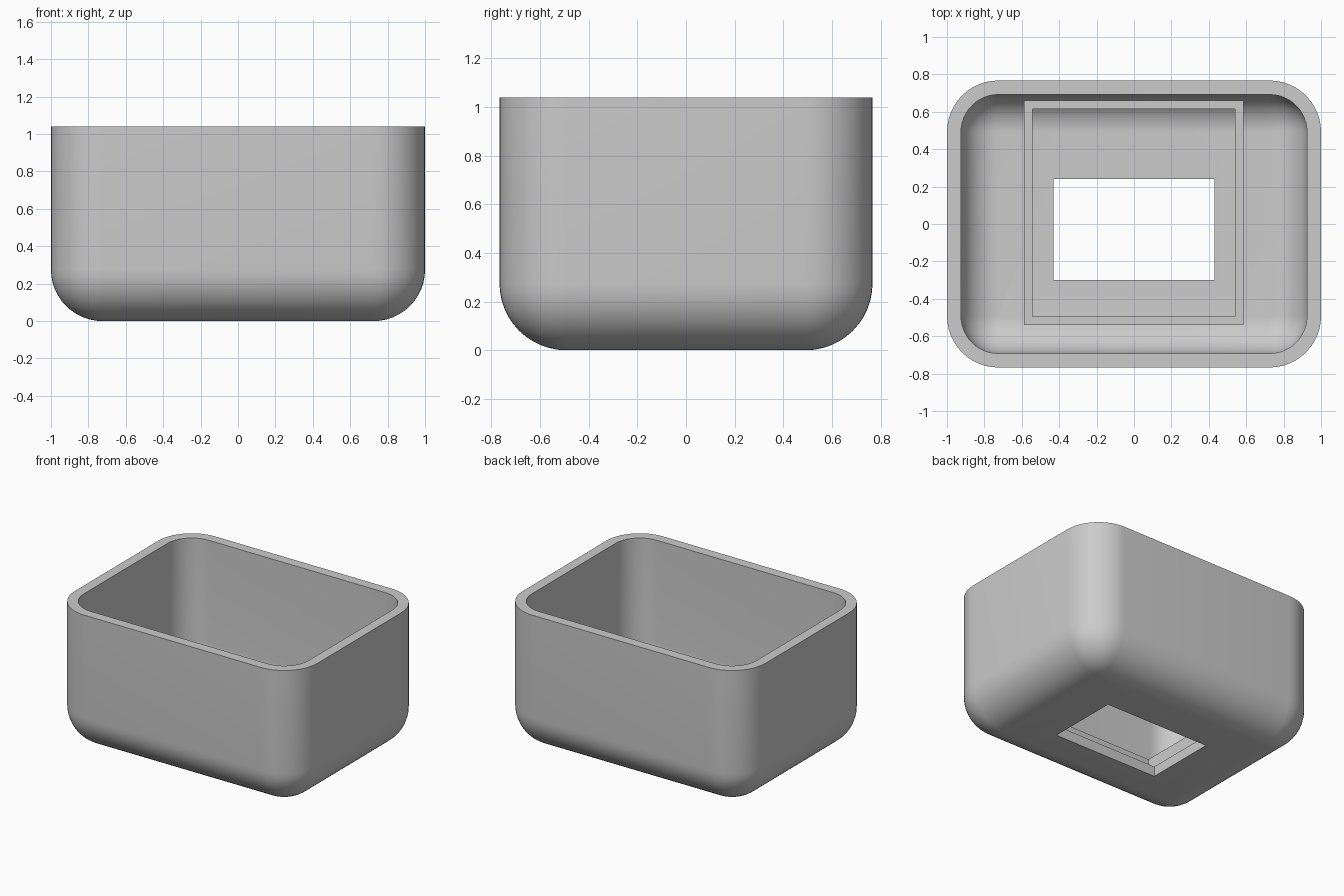
import bpy, bmesh
from math import sin, cos, pi, radians

cube = bpy.data.objects.get("Cube")
if cube:
    bpy.data.objects.remove(cube, do_unlink=True)

HALF_X, HALF_Y, HEIGHT = 1.0, 0.767, 1.04
RADIUS, WALL, STEPS = 0.275, 0.075, 12

grey = bpy.data.materials.new("plain grey")
grey.use_nodes = True
grey.diffuse_color = (0.6, 0.6, 0.6, 1)
grey.node_tree.nodes["Principled BSDF"].inputs["Base Color"].default_value = (0.6, 0.6, 0.6, 1)


def finish(name, bm):
    bmesh.ops.recalc_face_normals(bm, faces=bm.faces[:])
    mesh = bpy.data.meshes.new(name)
    bm.to_mesh(mesh)
    bm.free()
    mesh.materials.append(grey)
    obj = bpy.data.objects.new(name, mesh)
    bpy.context.collection.objects.link(obj)
    return obj


def activate(obj):
    bpy.ops.object.select_all(action='DESELECT')
    obj.select_set(True)
    bpy.context.view_layer.objects.active = obj


def rounded_ring(bm, radius, z):
    """Rounded rectangle whose corner centres stay fixed."""
    ring = []
    for k, (sx, sy) in enumerate([(1, 1), (-1, 1), (-1, -1), (1, -1)]):
        for i in range(STEPS + 1):
            a = (k + i / STEPS) * pi / 2
            ring.append(bm.verts.new((sx * (HALF_X - RADIUS) + radius * cos(a),
                                      sy * (HALF_Y - RADIUS) + radius * sin(a), z)))
    return ring


def bridge(bm, a, b):
    for i in range(len(a)):
        j = (i + 1) % len(a)
        bm.faces.new((a[i], a[j], b[j], b[i]))


def shell_rings(bm, radius):
    """Rings from the floor, up the rounded bottom edge, to the rim."""
    rings = []
    for i in range(STEPS + 1):
        a = max(i / STEPS, 0.02) * pi / 2
        z = RADIUS - radius * (cos(a) if i else 1)
        rings.append(rounded_ring(bm, radius * sin(a), z))
    rings.append(rounded_ring(bm, radius, HEIGHT))
    return rings


# Hollow tub: outer skin, rim and inner skin
bm = bmesh.new()
outer = shell_rings(bm, RADIUS)
inner = shell_rings(bm, RADIUS - WALL)
for rings in (outer, inner):
    for low, high in zip(rings, rings[1:]):
        bridge(bm, low, high)
    bm.faces.new(rings[0])
bridge(bm, outer[-1], inner[-1])
tub = finish("tub", bm)


def rectangle(bm, x0, x1, y0, y1, z):
    return [bm.verts.new((x, y, z)) for x, y in ((x0, y0), (x1, y0), (x1, y1), (x0, y1))]


# Rectangular opening through the floor
bm = bmesh.new()
low = rectangle(bm, -0.43, 0.43, -0.30, 0.24, -0.2)
high = rectangle(bm, -0.43, 0.43, -0.30, 0.24, 0.2)
bridge(bm, low, high)
bm.faces.new(low)
bm.faces.new(high)
cutter = finish("opening_cutter", bm)
cutter.hide_render = True
cut = tub.modifiers.new("opening", 'BOOLEAN')
cut.operation, cut.solver, cut.object = 'DIFFERENCE', 'EXACT', cutter
activate(tub)
bpy.ops.object.modifier_apply(modifier=cut.name)
bpy.data.objects.remove(cutter, do_unlink=True)
bpy.ops.object.shade_smooth_by_angle(angle=radians(35))

# Thin upright frame standing on the floor
bm = bmesh.new()
loops = []
for t, z in ((0, 0.065), (0, 0.26), (0.045, 0.26), (0.045, 0.065)):
    loops.append(rectangle(bm, -0.588 + t, 0.585 - t, -0.54 + t, 0.66 - t, z))
for i in range(4):
    bridge(bm, loops[i], loops[(i + 1) % 4])
finish("floor_frame", bm)
